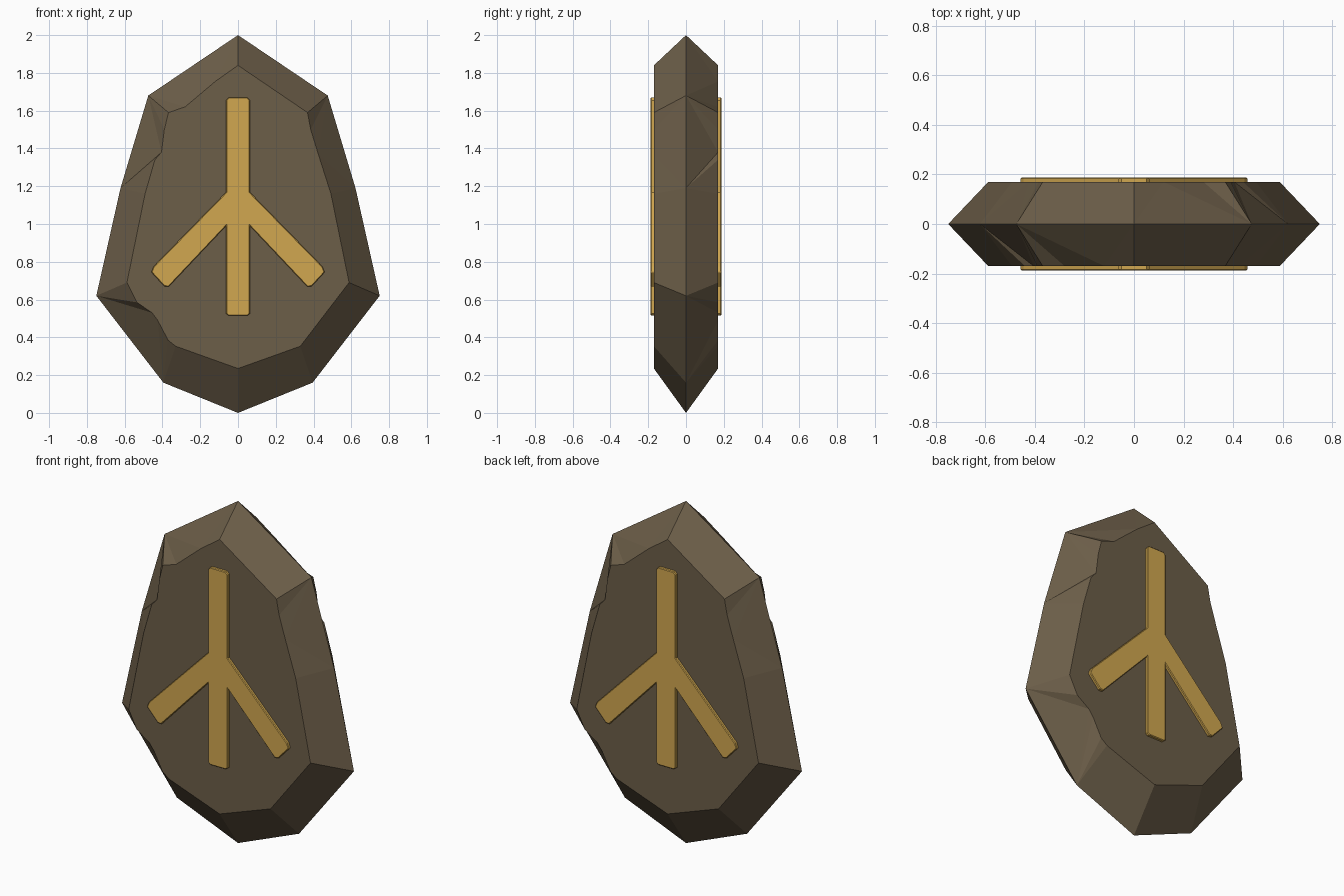
import bpy, bmesh, math
from mathutils import Matrix

if "Cube" in bpy.data.objects:
    bpy.data.objects.remove(bpy.data.objects["Cube"])

RIDGE_DEPTH, FACE_DEPTH = 0.0, 0.17


def material(name, colour):
    m = bpy.data.materials.new(name)
    m.diffuse_color = (*colour, 1)
    m.use_nodes = True
    m.node_tree.nodes["Principled BSDF"].inputs["Base Color"].default_value = m.diffuse_color
    return m


stone_mat = material("brown stone", (0.150, 0.112, 0.066))
gold_mat = material("gold inlay", (0.640, 0.390, 0.080))


def finish(bm, name, mat):
    bmesh.ops.recalc_face_normals(bm, faces=bm.faces)
    me = bpy.data.meshes.new(name)
    bm.to_mesh(me)
    bm.free()
    me.materials.append(mat)
    ob = bpy.data.objects.new(name, me)
    bpy.context.collection.objects.link(ob)
    return ob


# Stone: outer ridge and inner face outlines, clockwise from the top
right_outer = [(0.475, 1.68), (0.622, 1.19), (0.75, 0.62), (0.395, 0.16)]
right_inner = [(0.368, 1.59), (0.492, 1.16), (0.588, 0.69), (0.33, 0.353)]


def full(top, right, bottom):
    return [top] + right + [bottom] + [(-x, z) for x, z in reversed(right)]


outer = full((0, 2.0), right_outer, (0, 0.0))
inner = full((0, 1.84), right_inner, (0, 0.235))
# Chipped points along the face edge, keyed by edge number
chips = {
    1: [(0.385, 1.50), (0.425, 1.37)],
    6: [(-0.37, 0.385), (-0.425, 0.49), (-0.455, 0.53), (-0.535, 0.585)],
    8: [(-0.435, 1.35), (-0.41, 1.30), (-0.385, 1.40), (-0.39, 1.50)],
    9: [(-0.28, 1.62), (-0.12, 1.755)],
}
chips[8] = [(-0.44, 1.34), (-0.405, 1.38), (-0.39, 1.50)]

bm = bmesh.new()
ring = [bm.verts.new((x, -RIDGE_DEPTH, z)) for x, z in outer]
for turn in (0, math.pi):
    rot = Matrix.Rotation(turn, 4, 'Z')

    def vert(p):
        v = bm.verts.new((p[0], -FACE_DEPTH, p[1]))
        v.co = rot @ v.co
        return v

    n = len(outer)
    # The half turn maps ridge point i onto its mirror partner
    o = ring if turn == 0 else [ring[-i % n] for i in range(n)]
    corners = [vert(p) for p in inner]
    rim = []
    for i in range(n):
        j = (i + 1) % n
        extra = [vert(p) for p in chips.get(i, [])]
        rim += [corners[i]] + extra
        chain = [corners[i]] + extra + [corners[j]]
        if not extra:
            bm.faces.new((o[i], o[j], corners[j], corners[i]))
        else:
            half = len(chain) // 2
            for k in range(len(chain) - 1):
                bm.faces.new((o[i] if k < half else o[j], chain[k + 1], chain[k]))
            bm.faces.new((o[i], o[j], chain[half]))
    bm.faces.new(rim)
finish(bm, "rune_stone", stone_mat)

# Gold rune: one outline, raised from both faces
rune_right = [(0.05, 1.67), (0.063, 1.655), (0.063, 1.168), (0.447, 0.775),
              (0.459, 0.745), (0.39, 0.67), (0.367, 0.668), (0.063, 0.99),
              (0.063, 0.525), (0.05, 0.515)]
rune = rune_right + [(-x, z) for x, z in reversed(rune_right)]
for name, side in (("front_rune", -1), ("back_rune", 1)):
    bm = bmesh.new()
    base = [bm.verts.new((x, side * 0.165, z)) for x, z in rune]
    face = bm.faces.new(base)
    ext = bmesh.ops.extrude_face_region(bm, geom=[face], use_keep_orig=True)
    for v in ext["geom"]:
        if isinstance(v, bmesh.types.BMVert):
            v.co.y = side * 0.187
    ob = finish(bm, name, gold_mat)
    bev = ob.modifiers.new("soft_edge", 'BEVEL')
    bev.width = 0.004
    bev.segments = 1
    bev.limit_method = 'ANGLE'
    bev.angle_limit = math.radians(60)
